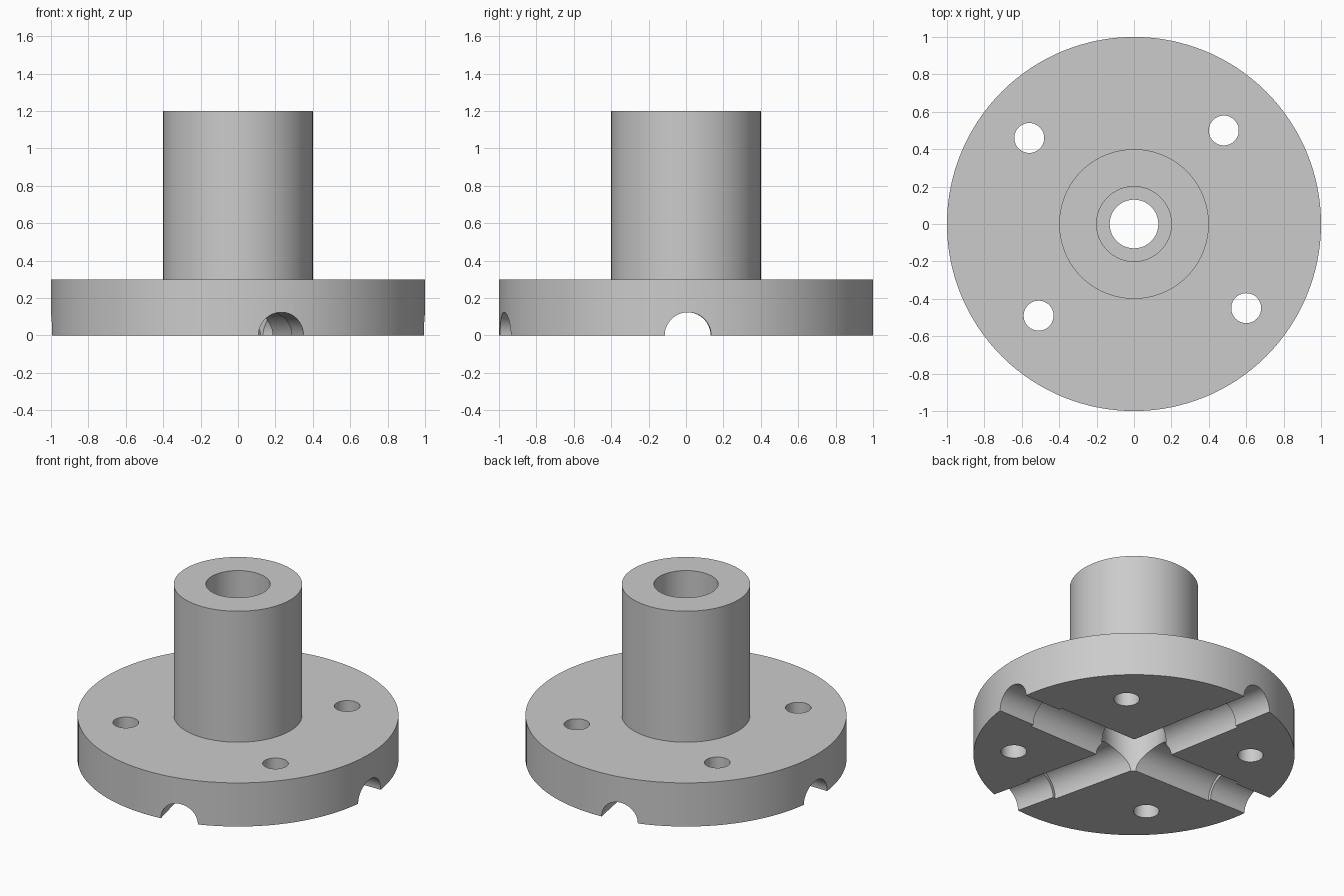
import bpy
from math import radians, cos, sin, pi

cube = bpy.data.objects.get("Cube")
if cube:
    bpy.data.objects.remove(cube, do_unlink=True)

# Single plain grey material
grey = bpy.data.materials.new("plain grey")
grey.use_nodes = True
grey.diffuse_color = (0.6, 0.6, 0.6, 1)
grey.node_tree.nodes["Principled BSDF"].inputs["Base Color"].default_value = (0.6, 0.6, 0.6, 1)


def upright(name, radius, z0, z1, x=0, y=0, sides=96):
    """Vertical cylinder between two heights."""
    bpy.ops.mesh.primitive_cylinder_add(
        vertices=sides, radius=radius, depth=z1 - z0, location=(x, y, (z0 + z1) / 2))
    ob = bpy.context.object
    ob.name = name
    ob.data.materials.append(grey)
    return ob


def radial(name, radius, length, angle):
    """Horizontal cylinder running outward from the axis at floor level."""
    a = radians(angle)
    bpy.ops.mesh.primitive_cylinder_add(
        vertices=64, radius=radius, depth=length, rotation=(0, pi / 2, a),
        location=(cos(a) * length / 2, sin(a) * length / 2, 0))
    ob = bpy.context.object
    ob.name = name
    ob.data.materials.append(grey)
    return ob


def combine(target, other, operation):
    """Apply a boolean and discard the helper."""
    other.hide_render = True
    mod = target.modifiers.new(operation.lower(), "BOOLEAN")
    mod.operation = operation
    mod.solver = "EXACT"
    mod.object = other
    bpy.ops.object.select_all(action="DESELECT")
    bpy.context.view_layer.objects.active = target
    target.select_set(True)
    bpy.ops.object.modifier_apply(modifier=mod.name)
    bpy.data.objects.remove(other, do_unlink=True)


# Round base plate with the tall hub on it
flange = upright("flanged_hub", 1.0, 0, 0.3, sides=128)
combine(flange, upright("hub", 0.4, 0.2, 1.2), "UNION")

# Stepped centre bore: wide from both ends, narrow in between
for z0, z1, radius in ((0.5, 1.4, 0.2), (-0.2, 0.3, 0.2), (0.2, 0.6, 0.13)):
    combine(flange, upright("bore_cutter", radius, z0, z1), "DIFFERENCE")

# Bolt holes
for x, y in ((0.48, 0.5), (-0.56, 0.46), (-0.51, -0.49), (0.6, -0.45)):
    combine(flange, upright("bolt_hole_cutter", 0.08, -0.2, 0.5, x, y, 48), "DIFFERENCE")

# Four half-round grooves underneath, wider towards the middle
for angle in (0.6, 100.4, 179.4, 283.4):
    for radius, length in ((0.124, 1.2), (0.147, 0.72)):
        combine(flange, radial("groove_cutter", radius, length, angle), "DIFFERENCE")

bpy.ops.object.select_all(action="DESELECT")
bpy.context.view_layer.objects.active = flange
flange.select_set(True)
bpy.ops.object.shade_smooth_by_angle(angle=radians(30))
